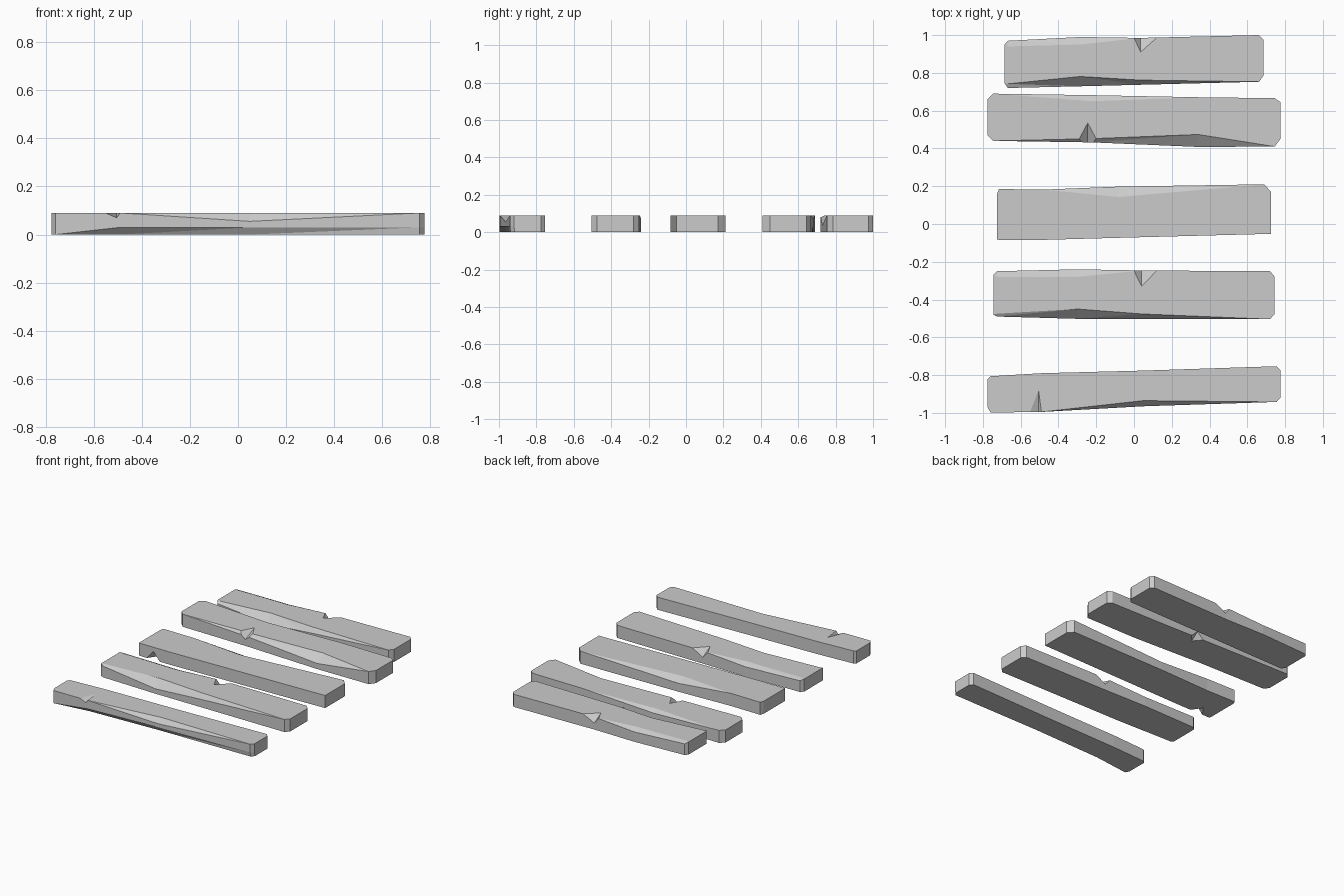
import bpy, bmesh
from mathutils import Vector

if "Cube" in bpy.data.objects:
    bpy.data.objects.remove(bpy.data.objects["Cube"])

H = 0.09  # plank thickness


def finish(bm, name):
    bmesh.ops.recalc_face_normals(bm, faces=bm.faces)
    me = bpy.data.meshes.new(name)
    bm.to_mesh(me)
    bm.free()
    ob = bpy.data.objects.new(name, me)
    bpy.context.collection.objects.link(ob)
    return ob


def carve(ob, left, right, tip, edge_y, depth, bottom=False):
    """Cut a three-sided chip out of a long edge of a plank."""
    z, zd = (0, depth) if bottom else (H, H - depth)
    t, d = Vector((tip[0], tip[1], z)), Vector((tip[0], edge_y, zd))
    mid = (t + d) / 2
    corners = [t + (t - d) * 0.6, d + (d - t) * 0.6]
    corners += [mid + (Vector((x, edge_y, z)) - mid) * 3 for x in (left, right)]
    bm = bmesh.new()
    bmesh.ops.convex_hull(bm, input=[bm.verts.new(c) for c in corners])
    cutter = finish(bm, "chip_cutter")
    cutter.hide_render = True
    mod = ob.modifiers.new("chip", "BOOLEAN")
    mod.operation, mod.object, mod.solver = "DIFFERENCE", cutter, "EXACT"
    bpy.context.view_layer.objects.active = ob
    bpy.ops.object.modifier_apply(modifier=mod.name)
    bpy.data.objects.remove(cutter)


def plank(name, stations, chips):
    """Loft sections: x, front y, back y, then (inset, depth) of the
    hewn front-top, back-top and front-bottom edges."""
    bm = bmesh.new()
    rings = []
    for x, yf, yb, *cuts in stations:
        fi, fd, bi, bd, ui, ud = (cuts + [0] * 6)[:6]
        pts = [(yf + ui, 0), (yf, ud), (yf, H - fd), (yf + fi, H),
               (yb - bi, H), (yb, H - bd), (yb, 0)]
        rings.append([bm.verts.new((x, y, z)) for y, z in pts])
    n = len(rings[0])
    for a, b in zip(rings, rings[1:]):
        for i in range(n):
            j = (i + 1) % n
            bm.faces.new((a[i], a[j], b[j], b[i]))
    bm.faces.new(rings[0])
    bm.faces.new(rings[-1])
    bmesh.ops.remove_doubles(bm, verts=bm.verts, dist=1e-4)
    bmesh.ops.dissolve_degenerate(bm, edges=bm.edges, dist=1e-5)
    bmesh.ops.triangulate(bm, faces=bm.faces)
    ob = finish(bm, name)
    for chip in chips:
        carve(ob, *chip)


# Planks from front to back
plank("plank_front", [
    (-0.775, -0.97, -0.82),
    (-0.76, -0.998, -0.806),
    (-0.49, -0.995, -0.79, 0, 0, 0, 0, 0.03, 0.03),
    (0.05, -0.965, -0.776, 0.03, 0.035, 0, 0, 0.02, 0.03),
    (0.755, -0.942, -0.753, 0, 0, 0, 0, 0.005, 0.03),
    (0.775, -0.92, -0.775, 0, 0, 0, 0, 0.005, 0.03)],
    [(-0.55, -0.49, (-0.505, -0.88), -0.995, 0.02)])

plank("plank_second", [
    (-0.745, -0.48, -0.27),
    (-0.725, -0.49, -0.25, 0.015, 0.01, 0.03, 0.01),
    (-0.3, -0.502, -0.24, 0.052, 0.055, 0.04, 0.02),
    (0.04, -0.502, -0.246, 0.026, 0.035),
    (0.72, -0.504, -0.25),
    (0.745, -0.475, -0.28)],
    [(0.0, 0.12, (0.04, -0.33), -0.247, 0.045)])

plank("plank_middle", [
    (-0.725, -0.082, 0.16),
    (-0.715, -0.084, 0.185),
    (-0.48, -0.084, 0.182),
    (-0.08, -0.073, 0.198, 0, 0, 0.055, 0.03),
    (0.69, -0.053, 0.21),
    (0.725, -0.052, 0.17)],
    [(-0.66, -0.56, (-0.61, -0.01), -0.084, 0.06, True)])

plank("plank_fourth", [
    (-0.775, 0.47, 0.66),
    (-0.745, 0.44, 0.69),
    (-0.22, 0.432, 0.682, 0.02, 0.02, 0.032, 0.02),
    (0.34, 0.408, 0.671, 0.066, 0.05),
    (0.745, 0.41, 0.666),
    (0.775, 0.45, 0.645)],
    [(-0.30, -0.19, (-0.245, 0.535), 0.432, 0.045),
     (-0.03, 0.07, (0.02, 0.62), 0.677, 0.045, True)])

plank("plank_back", [
    (-0.685, 0.745, 0.95),
    (-0.668, 0.72, 0.97, 0.022, 0.01, 0.03, 0.01),
    (-0.285, 0.729, 0.99, 0.052, 0.055, 0.04, 0.02),
    (0.03, 0.737, 0.985, 0.025, 0.035),
    (0.662, 0.753, 1.0),
    (0.685, 0.785, 0.975)],
    [(0.0, 0.12, (0.035, 0.91), 0.986, 0.045)])
